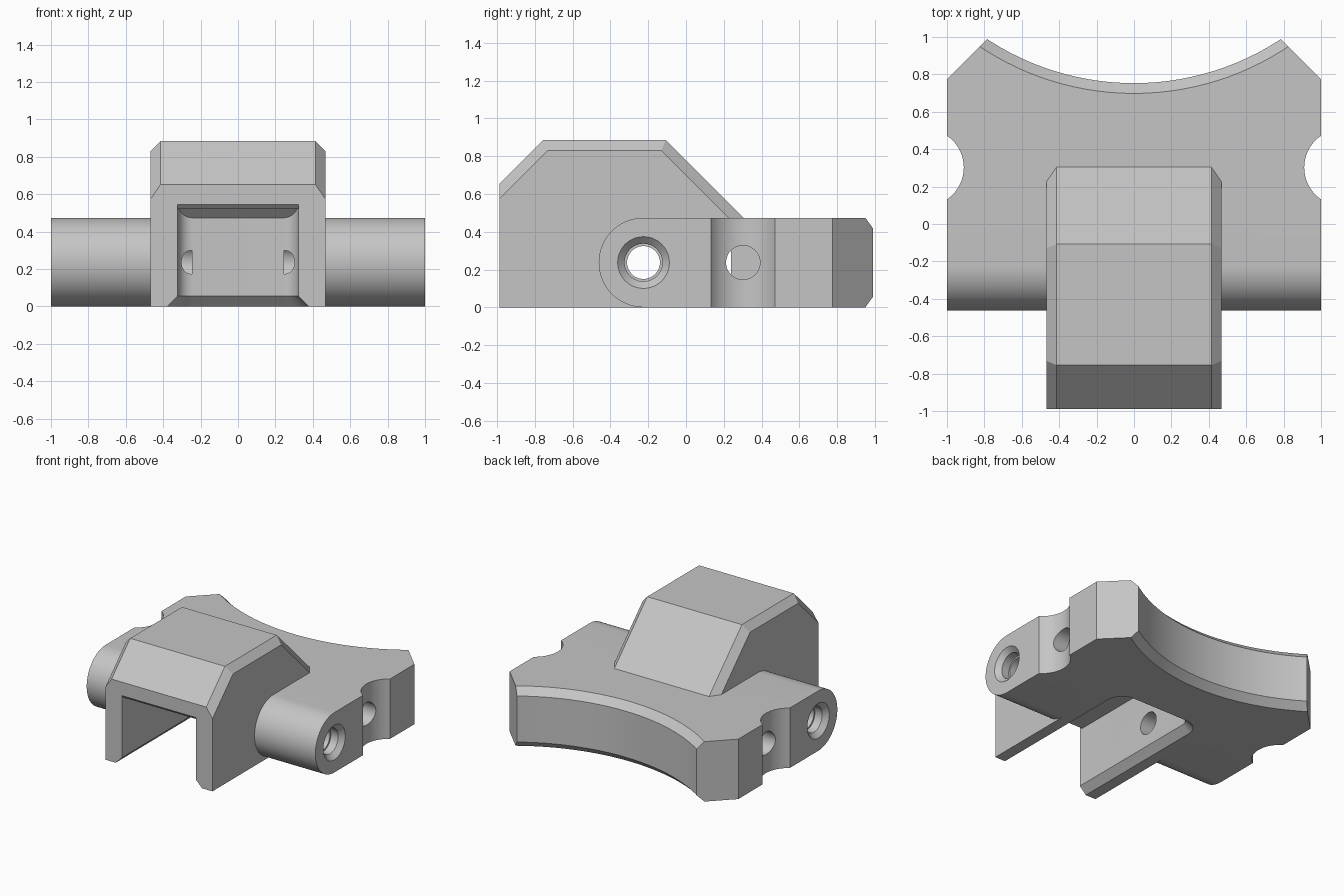
import bpy, bmesh
from math import sin, cos, pi, radians
from mathutils import Vector

cube = bpy.data.objects.get("Cube")
if cube:
    bpy.data.objects.remove(cube, do_unlink=True)

grey = bpy.data.materials.new("matte_grey")
grey.use_nodes = True
grey.diffuse_color = (0.56, 0.56, 0.56, 1)
grey.node_tree.nodes["Principled BSDF"].inputs["Base Color"].default_value = grey.diffuse_color


def make_object(name, bm):
    bmesh.ops.recalc_face_normals(bm, faces=bm.faces)
    mesh = bpy.data.meshes.new(name)
    bm.to_mesh(mesh)
    bm.free()
    mesh.materials.append(grey)
    obj = bpy.data.objects.new(name, mesh)
    bpy.context.collection.objects.link(obj)
    return obj


def loft(rings):
    """Solid skinned through rings with equal point counts."""
    bm = bmesh.new()
    loops = [[bm.verts.new(p) for p in ring] for ring in rings]
    count = len(loops[0])
    for a, b in zip(loops, loops[1:]):
        for i in range(count):
            j = (i + 1) % count
            bm.faces.new((a[i], a[j], b[j], b[i]))
    bm.faces.new(loops[0])
    bm.faces.new(loops[-1])
    return bm


def prism_x(name, points, half):
    return make_object(name, loft([[(x, y, z) for y, z in points] for x in (-half, half)]))


def prism_z(name, points, low, high):
    return make_object(name, loft([[(x, y, z) for x, y in points] for z in (low, high)]))


def lathe(name, profile, centre, axis, segments):
    """Round solid; profile holds (position along axis, radius)."""
    rings = []
    for pos, radius in profile:
        ring = []
        for i in range(segments):
            a = 2 * pi * i / segments
            u, v = radius * cos(a), radius * sin(a)
            offset = (pos, u, v) if axis == "x" else (v, u, pos)
            ring.append(Vector(centre) + Vector(offset))
        rings.append(ring)
    return make_object(name, loft(rings))


def combine(target, tool, operation="DIFFERENCE"):
    mod = target.modifiers.new("boolean", "BOOLEAN")
    mod.operation, mod.solver, mod.object = operation, "EXACT", tool
    bpy.context.view_layer.objects.active = target
    bpy.ops.object.modifier_apply(modifier=mod.name)
    bpy.data.objects.remove(tool, do_unlink=True)


H = 0.474            # plate thickness
MID = H / 2
PIVOT_Y = -0.225     # axis of rounded front edge
CH = 0.055           # chamfer size

# Base plate with a half-round front edge
arc = [(PIVOT_Y - MID * sin(pi * i / 32), MID - MID * cos(pi * i / 32)) for i in range(33)]
bracket = prism_x("bracket_body", arc + [(1.15, H), (1.15, 0)], 1)

# Raised hood: full profile, with chamfered side edges
hood_inner = [(-0.988, 0), (-0.988, 0.652), (-0.755, 0.885), (-0.107, 0.885), (0.378, 0.4), (0.378, 0)]
hood_outer = [(-0.988, 0), (-0.988, 0.574), (-0.732, 0.83), (-0.13, 0.83), (0.3, 0.4), (0.3, 0)]
bm = bmesh.new()
for points, half in ((hood_inner, 0.414), (hood_outer, 0.468)):
    for y, z in points:
        for side in (-1, 1):
            # keep the lower part of the hood at full width
            bm.verts.new((side * (0.468 if z == 0 else half), y, z))
bmesh.ops.remove_doubles(bm, verts=bm.verts, dist=0.0001)
hull = bmesh.ops.convex_hull(bm, input=bm.verts)
bmesh.ops.delete(bm, geom=list({v for v in hull["geom_interior"] + hull["geom_unused"]
                                if isinstance(v, bmesh.types.BMVert)}), context="VERTS")
bmesh.ops.dissolve_limit(bm, angle_limit=0.01, verts=bm.verts, edges=bm.edges)
combine(bracket, make_object("hood", bm), "UNION")

# Concave back with chamfered rims
R = 1.428
combine(bracket, lathe("back_cutter", [(-CH, R + 2 * CH), (CH, R), (H - CH, R), (H + CH, R + 2 * CH)],
                       (0, 0.753 + R, 0), "z", 144))

# Slot open to the front, rounded at its inner end and chamfered below


def slot_ring(z, grow):
    half, back, r = 0.323 + grow, 0.238 + grow, 0.08 + grow
    right = [(half - r + r * cos(a), back - r + r * sin(a), z)
             for a in (pi / 2 * i / 10 for i in range(11))]
    left = [(-x, y, z) for x, y, z in reversed(right)]
    return [(half, -1.2, z)] + right + left + [(-half, -1.2, z)]


bm = loft([slot_ring(-CH, 2 * CH), slot_ring(CH, 0), slot_ring(0.52, 0)])
cut = bmesh.ops.bisect_plane(bm, geom=bm.verts[:] + bm.edges[:] + bm.faces[:],
                             plane_co=(0, 0.238, 0.474), plane_no=(0, 1, 1), clear_outer=True)
bmesh.ops.holes_fill(bm, edges=[e for e in bm.edges if e.is_boundary])
combine(bracket, make_object("slot_cutter", bm))
combine(bracket, prism_x("slot_lip_cutter", [(-1.1, 0.4), (-1.1, 0.657), (-0.843, 0.4)], 0.323))

# Pivot bore with countersunk mouths
combine(bracket, lathe("bore_cutter", [(-1.1, 0.087), (1.1, 0.087)], (0, PIVOT_Y, MID), "x", 48))

for side in (-1, 1):
    # Diagonal back corners
    combine(bracket, prism_z("corner_cutter", [(side * 1.1, 0.675), (side * 1.1, 1.25),
                                               (side * 0.525, 1.25)], -0.1, 0.6))
    # Vertical side notches
    combine(bracket, lathe("notch_cutter", [(-0.1, 0.206), (0.6, 0.206)],
                           (side * 1.116, 0.302, 0), "z", 64))
    # Blind cross holes reaching the slot's rounded corners
    combine(bracket, lathe("cross_hole_cutter", [(side * 0.245, 0.09), (side * 1.1, 0.09)],
                           (0, 0.302, MID), "x", 48))
    # Countersinks
    combine(bracket, lathe("countersink_cutter",
                           [(side * 0.9, 0.1), (side * 0.963, 0.1), (side * 1.02, 0.157)],
                           (0, PIVOT_Y, MID), "x", 48))

# Smooth rounds, crisp edges
bpy.ops.object.select_all(action="DESELECT")
bracket.select_set(True)
bpy.context.view_layer.objects.active = bracket
bpy.ops.object.shade_smooth_by_angle(angle=radians(25))
